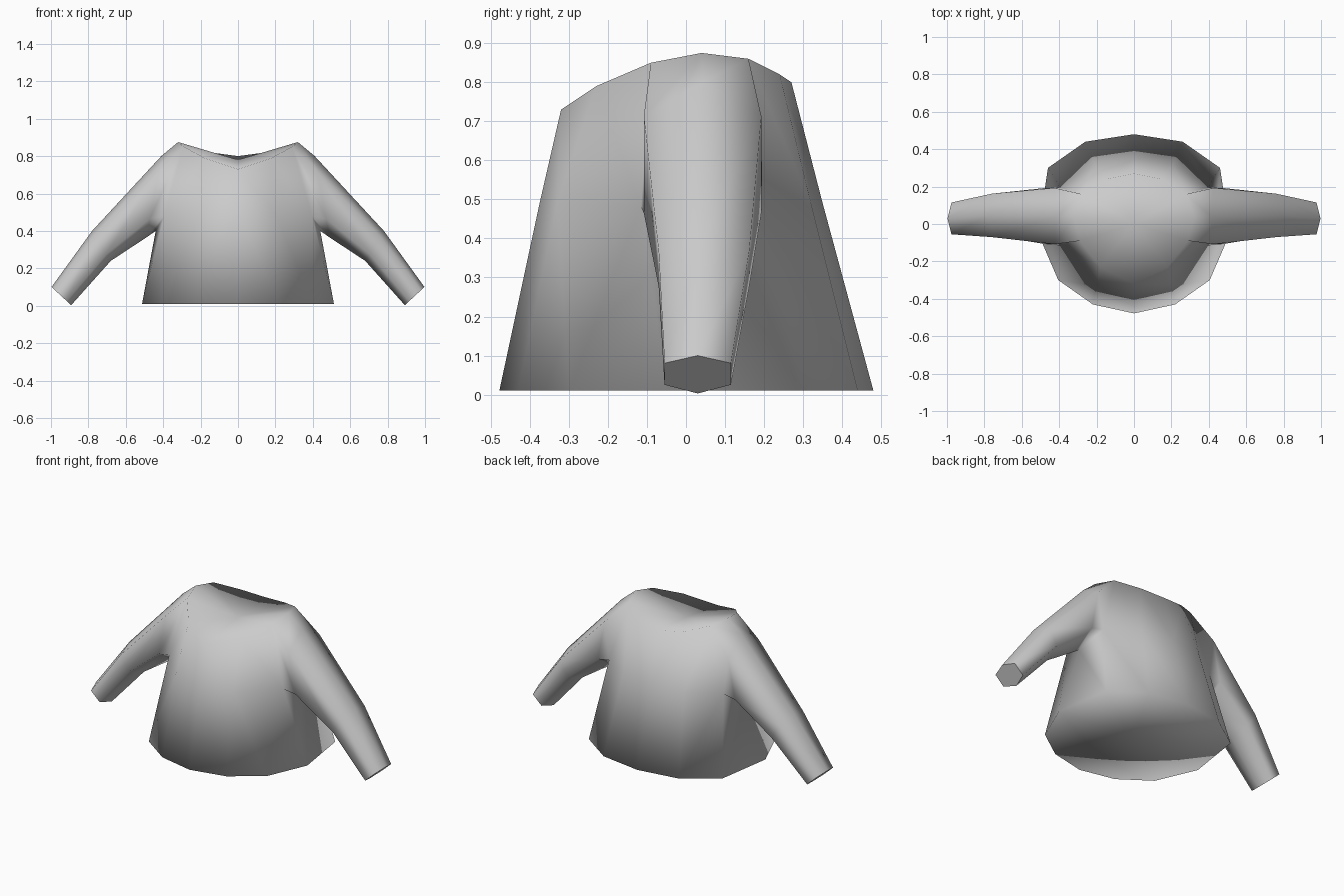
import bpy, bmesh
from mathutils import Vector

cube = bpy.data.objects.get("Cube")
if cube:
    bpy.data.objects.remove(cube, do_unlink=True)

# Single cloth colour
cloth = bpy.data.materials.new("grey_cloth")
cloth.use_nodes = True
GREY = (0.6, 0.6, 0.6, 1)
cloth.diffuse_color = GREY
cloth.node_tree.nodes["Principled BSDF"].inputs["Base Color"].default_value = GREY

bm = bmesh.new()


def add_ring(points):
    return [bm.verts.new(p) for p in points]


def bridge(a, b, closed=False, skip=()):
    """Join two equal rows of vertices with quads."""
    n = len(a)
    for i in range(n if closed else n - 1):
        if i not in skip:
            j = (i + 1) % n
            bm.faces.new((a[i], a[j], b[j], b[i]))


def fan(ring, centre):
    """Close a half ring towards a point on the mirror plane."""
    c = bm.verts.new(centre)
    for a, b in zip(ring, ring[1:]):
        bm.faces.new((a, b, c))


# Torso half rings, running from back to front on the left side
hem = add_ring([(0, .48, .01), (.26, .44, .01), (.46, .30, .01), (.513, -.05, .01),
                (.405, -.30, .01), (.22, -.43, .01), (0, -.478, .01)])
chest = add_ring([(0, .35, .49), (.21, .32, .49), (.395, .195, .48), (.44, .04, .40),
                  (.395, -.115, .48), (.20, -.33, .49), (0, -.375, .49)])
neck = add_ring([(0, .27, .80), (.15, .24, .82), (.28, .16, .86), (.32, .04, .875),
                 (.29, -.09, .85), (.18, -.23, .79), (0, -.32, .73)])
bridge(hem, chest)
bridge(chest, neck, skip=(2, 3))   # the two side faces become the sleeve opening
fan(hem, (0, 0, .01))
fan(neck, (0, 0, .78))


def sleeve_ring(top, bottom, back, front):
    """Six-sided section given by its top and bottom (x, z) and its y limits."""
    t, b = Vector((top[0], 0, top[1])), Vector((bottom[0], 0, bottom[1]))
    mid = (back + front) / 2
    spots = [(.2, back), (0, mid), (.2, front), (.77, front), (1, mid), (.77, back)]
    return add_ring([t.lerp(b, f) + Vector((0, y, 0)) for f, y in spots])


# Sleeve grown from the opening down to the cuff
previous = neck[2:5] + chest[4:1:-1]
for section in [((.41, .80), (.49, .365), .193, -.108),
                ((.78, .40), (.68, .24), .162, -.07),
                ((.997, .10), (.892, .003), .115, -.055)]:
    current = sleeve_ring(*section)
    bridge(previous, current, closed=True)
    previous = current
cuff = bm.faces.new(previous)

bmesh.ops.recalc_face_normals(bm, faces=bm.faces)
for f in bm.faces:
    f.smooth = f is not cuff
# Half shell is open at the mirror plane, so check that the hem faces down
hem_face = next(f for f in bm.faces if all(abs(v.co.z - .01) < .001 for v in f.verts))
if hem_face.normal.z > 0:
    bmesh.ops.reverse_faces(bm, faces=bm.faces)

mesh = bpy.data.meshes.new("sweater")
bm.to_mesh(mesh)
bm.free()
mesh.materials.append(cloth)
sweater = bpy.data.objects.new("sweater", mesh)
bpy.context.collection.objects.link(sweater)

# Mirror to the right side
mirror = sweater.modifiers.new("mirror", "MIRROR")
mirror.use_mirror_merge = True
mirror.merge_threshold = .001
